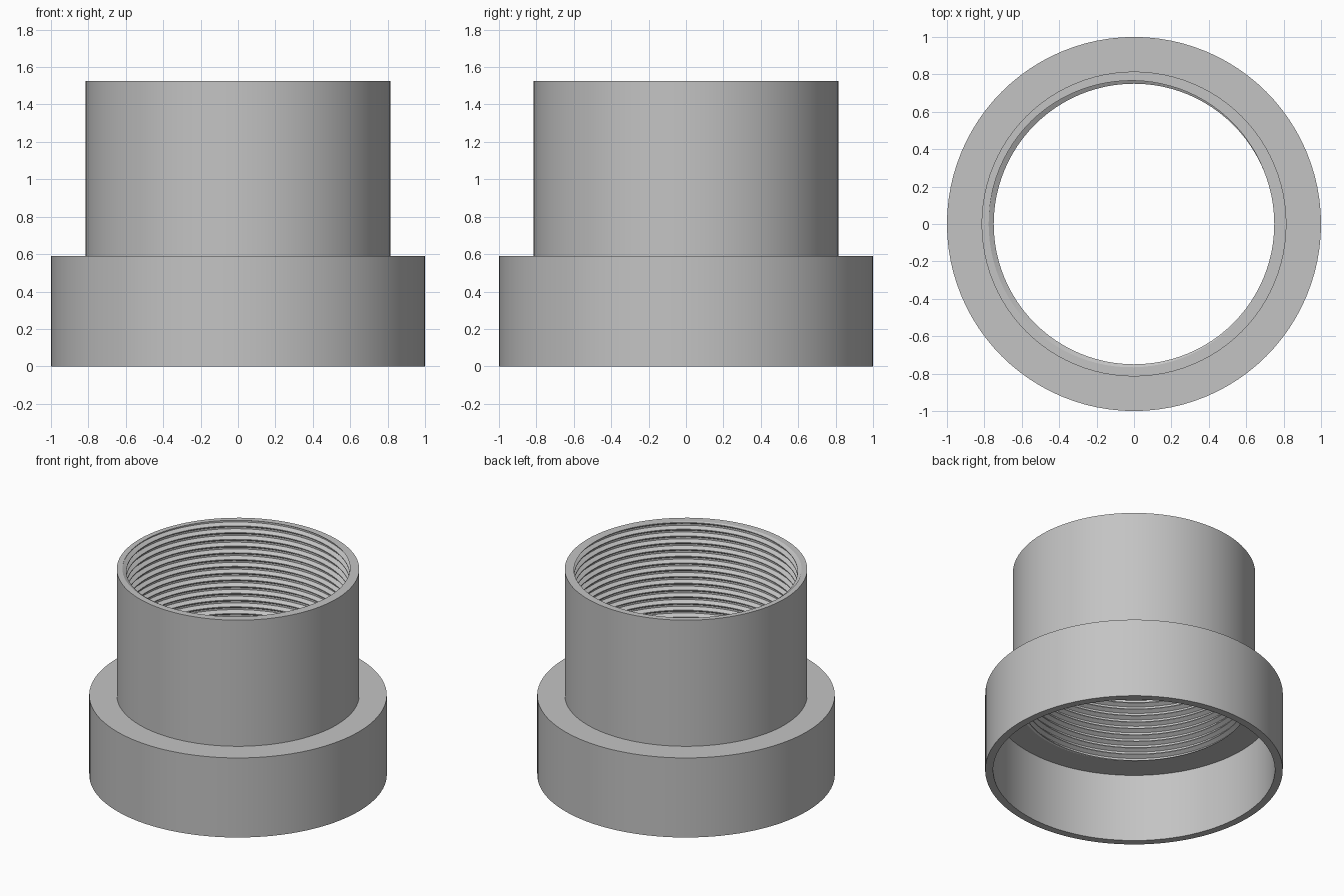
import bpy, bmesh
from math import cos, sin, pi

if "Cube" in bpy.data.objects:
    bpy.data.objects.remove(bpy.data.objects["Cube"])

SEGMENTS = 96
TOP, STEP, SHELF = 1.525, 0.59, 0.505
PITCH, CREST, ROOT = 0.05, 0.75, 0.777
# Thread form over one turn: flat crest, flank, flat root, flank
FORM = [(0, CREST), (0.125, CREST), (0.4375, ROOT), (0.6875, ROOT), (1, CREST)]


def thread_radius(turns):
    t = turns % 1.0
    for (a, ra), (b, rb) in zip(FORM, FORM[1:]):
        if t <= b:
            return ra + (rb - ra) * (t - a) / (b - a)
    return CREST


def section(turn):
    """Closed wall section (radius, z) at a given fraction of a turn."""
    points = [(0.947, 0), (0.947, SHELF)]
    # Helical thread, trimmed flat at both ends
    rows = int((TOP - SHELF) / PITCH) + 3
    for k in range(-rows, 2):
        for t, _ in FORM[:-1]:
            z = TOP + PITCH * (k + t + turn - 0.06)
            z = min(max(z, SHELF), TOP)
            points.append((thread_radius((z - TOP) / PITCH - turn + 0.06), z))
    # Stepped outside
    points += [(0.815, TOP), (0.815, STEP), (1, STEP), (1, 0)]
    return points


# Threaded sleeve with wide collar
bm = bmesh.new()
columns = []
for i in range(SEGMENTS + 1):
    a = 2 * pi * i / SEGMENTS
    columns.append([bm.verts.new((r * cos(a), r * sin(a), z))
                    for r, z in section(i / SEGMENTS)])
for left, right in zip(columns, columns[1:]):
    for j in range(len(left)):
        n = (j + 1) % len(left)
        bm.faces.new((left[j], right[j], right[n], left[n]))
bmesh.ops.remove_doubles(bm, verts=bm.verts, dist=0.00005)
bmesh.ops.recalc_face_normals(bm, faces=bm.faces)

mesh = bpy.data.meshes.new("threaded_sleeve")
bm.to_mesh(mesh)
bm.free()
sleeve = bpy.data.objects.new("threaded_sleeve", mesh)
bpy.context.collection.objects.link(sleeve)

# Plain grey material
grey = bpy.data.materials.new("grey")
grey.use_nodes = True
color = (0.55, 0.55, 0.55, 1)
grey.diffuse_color = color
grey.node_tree.nodes["Principled BSDF"].inputs["Base Color"].default_value = color
mesh.materials.append(grey)

bpy.ops.object.select_all(action="DESELECT")
sleeve.select_set(True)
bpy.context.view_layer.objects.active = sleeve
bpy.ops.object.shade_smooth_by_angle(angle=pi / 9)
